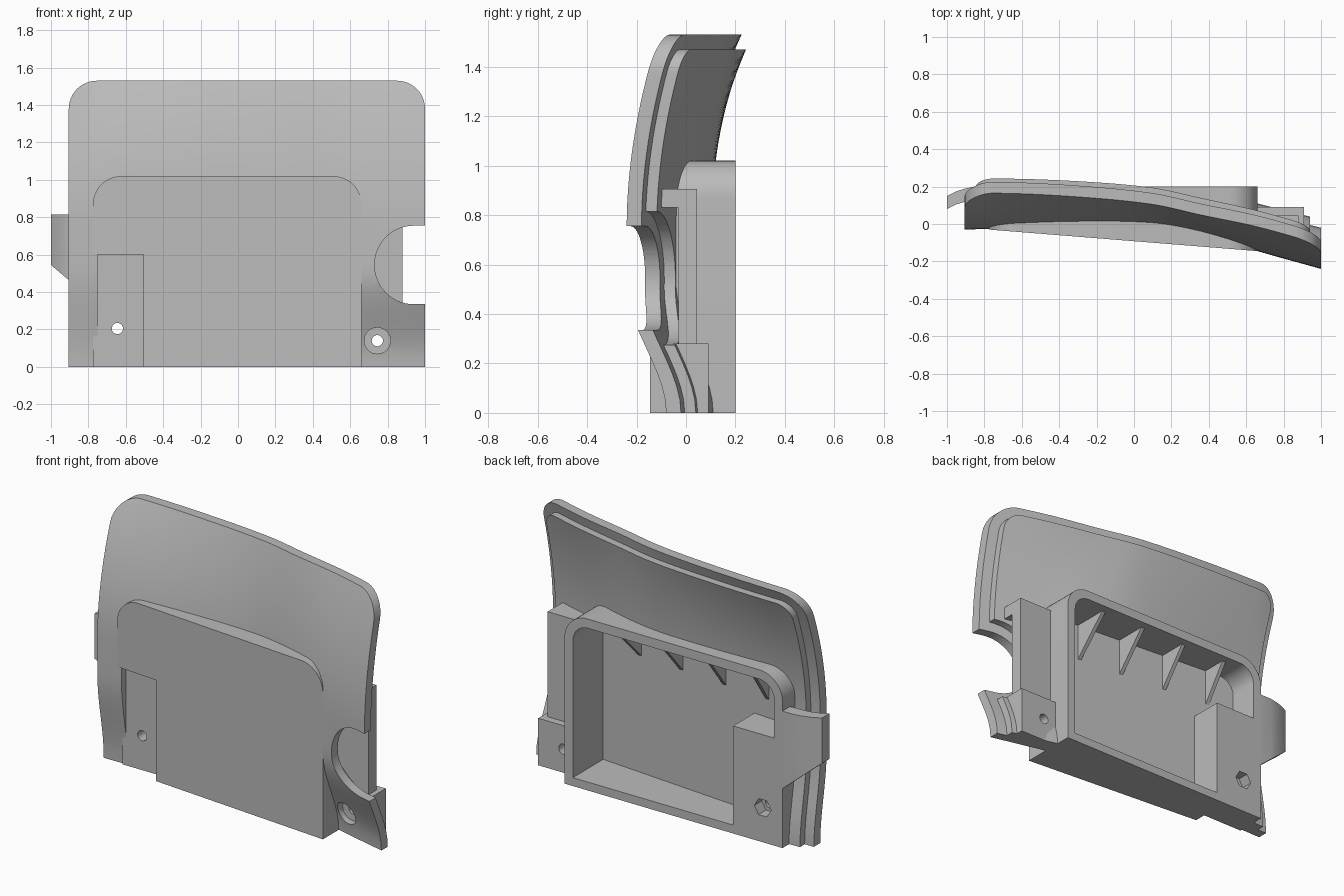
import bpy, bmesh, math
from mathutils import Vector

if "Cube" in bpy.data.objects:
    bpy.data.objects.remove(bpy.data.objects["Cube"])

mat = bpy.data.materials.new("plain_grey")
mat.diffuse_color = (0.5, 0.5, 0.5, 1)
mat.use_nodes = True
mat.node_tree.nodes["Principled BSDF"].inputs["Base Color"].default_value = mat.diffuse_color


def arc(cx, cz, r, a0, a1, n=12):
    return [(cx + r * math.cos(math.radians(a0 + (a1 - a0) * i / n)),
             cz + r * math.sin(math.radians(a0 + (a1 - a0) * i / n))) for i in range(n + 1)]


def prism(name, pts, axis, d0, d1, move=None, grid=0):
    """Extrude a 2D outline along an axis, optionally slice it on a grid and move its points."""
    place = {'x': lambda u, v, d: (d, u, v),
             'y': lambda u, v, d: (u, d, v),
             'z': lambda u, v, d: (u, v, d)}[axis]
    bm = bmesh.new()
    a = [bm.verts.new(place(u, v, d0)) for u, v in pts]
    b = [bm.verts.new(place(u, v, d1)) for u, v in pts]
    bm.faces.new(a)
    bm.faces.new(b[::-1])
    for i in range(len(pts)):
        j = (i + 1) % len(pts)
        bm.faces.new((a[i], b[i], b[j], a[j]))
    if grid:
        for no, lo, hi in ((Vector((1, 0, 0)), -1, 1), (Vector((0, 0, 1)), 0, 1.53)):
            for i in range(1, int((hi - lo) / grid) + 1):
                bmesh.ops.bisect_plane(bm, geom=bm.verts[:] + bm.edges[:] + bm.faces[:],
                                       plane_co=no * (lo + i * grid + 0.0037), plane_no=no, dist=1e-5)
    if move:
        for v in bm.verts:
            v.co = move(v.co)
    bmesh.ops.recalc_face_normals(bm, faces=bm.faces[:])
    me = bpy.data.meshes.new(name)
    bm.to_mesh(me)
    bm.free()
    me.materials.append(mat)
    ob = bpy.data.objects.new(name, me)
    bpy.context.collection.objects.link(ob)
    return ob


def activate(ob):
    bpy.ops.object.select_all(action='DESELECT')
    ob.select_set(True)
    bpy.context.view_layer.objects.active = ob


def cut(ob, cutter):
    m = ob.modifiers.new("cut", 'BOOLEAN')
    m.operation, m.solver, m.object = 'DIFFERENCE', 'EXACT', cutter
    activate(ob)
    bpy.ops.object.modifier_apply(modifier=m.name)
    bpy.data.objects.remove(cutter)


def drill(ob, x, z, r, y0, y1, n=24):
    cut(ob, prism("drill", arc(x, z, r, 0, 360 - 360 / n, n - 1), 'y', y0, y1))


# Curved front surface: x, most forward y, y at the top edge, bottom recess
COLS = [(-.92, -.03, .15, .06), (-.75, -.025, .165, .06), (-.3, -.005, .145, .1),
        (.1, -.008, .105, .12), (.35, -.05, .05, .14), (.66, -.145, -.015, .15), (1, -.24, -.11, .16)]


def column(x, k):
    n = len(COLS)
    i = max(j for j in range(n - 1) if j == 0 or COLS[j][0] <= x)
    def slope(j):
        p, q = COLS[max(j - 1, 0)], COLS[min(j + 1, n - 1)]
        return (q[k] - p[k]) / (q[0] - p[0])
    p, q = COLS[i], COLS[i + 1]
    h = q[0] - p[0]
    t = (x - p[0]) / h
    return ((2*t**3 - 3*t*t + 1) * p[k] + (t**3 - 2*t*t + t) * h * slope(i)
            + (3*t*t - 2*t**3) * q[k] + (t**3 - t*t) * h * slope(i + 1))


def curve_y(co):
    x, y, z = co
    up = max(0, (z - .755) / .775) ** 1.9
    t = max(0, 1 - z / .52)
    low = t * t * (3 - 2 * t)
    fwd = column(x, 1)
    return Vector((x, y + fwd + up * (column(x, 2) - fwd) + low * column(x, 3), z))


def panel_outline(o):
    """Arched panel with side notch; o insets the outer edge."""
    return ([(-.905 + o, 0), (-.75, 0)] + arc(-.62, .865, .13, 180, 90) + arc(.505, .865, .13, 90, 0)
            + [(.635, 0), (1 - o, 0), (1 - o, .335 - o)] + arc(.94, .545, .21 + o, 270, 90, 28)
            + [(1 - o, .755 + o)] + arc(.85, 1.38, .15 - o, 0, 90) + arc(-.755, 1.38, .15 - o, 90, 180))


# Panel skin and its stepped backing
panel = prism("curved_panel", panel_outline(0), 'y', 0, .06, curve_y, .05)
backing = prism("panel_backing", panel_outline(.06), 'y', .055, .105, curve_y, .05)


# Housing box with slanted front, open at the back
def slant(off):
    return lambda co: Vector((co.x, off - .03 - .08 * (co.x + .775) if co.y < .5 else co.y - .8, co.z))


box = prism("housing_box", [(-.775, 0), (.66, 0)] + arc(.51, .87, .15, 0, 90)
            + arc(-.625, .87, .15, 90, 180), 'y', 0, 1, slant(0))
cut(box, prism("cavity", [(-.45, .05), (.605, .05)] + arc(.505, .865, .1, 0, 90)
               + arc(-.62, .865, .1, 90, 180) + [(-.72, .64), (-.45, .64)], 'y', 0, 1.2, slant(.055)))
cut(box, prism("pocket", [(-.8, -.1), (-.505, -.1), (-.505, .6), (-.8, .6)], 'y', -.3, .02))
drill(box, -.645, .205, .03, -.3, .4)
drill(box, -.645, .205, .055, .13, .4, 6)   # hexagonal nut seat

# Gusset ribs under the box ceiling
ribs = []
for x in (-.54, -.24, .06, .35):
    floor = slant(.05)(Vector((x, 0, 0))).y
    ribs.append(prism("gusset_rib", [(floor, .975), (.16, .975), (floor, .74)], 'x', x - .012, x + .012))

# Side post and screw block on the right
post = prism("side_post", [(-.03, .27), (.045, .27), (.045, .905), (-.11, .905), (-.11, .83), (-.03, .83)],
             'x', .65, .88)
block = prism("screw_block", [(.03, 0), (.09, 0), (.09, .28), (-.05, .28), (.02, .12)], 'x', .65, .91)
for ob in (panel, backing, block):
    drill(ob, .745, .14, .07, -.4, .02, 32)   # screw head seat
    drill(ob, .745, .14, .03, -.4, .4)

# Curved latch tab on the left, with slanted lower edge
tab = prism("latch_tab", [(-.76, .2), (-.85, .2), (-.9, .19), (-.95, .175), (-1, .15), (-1, .08),
                          (-.95, .105), (-.9, .12), (-.76, .13)], 'z', 0, .815,
            lambda co: Vector((co.x, co.y, co.z if co.z > .5 else .46 - .85 * (co.x + .9))))

for ob in [panel, backing, box, post, block, tab] + ribs:
    activate(ob)
    bpy.ops.object.shade_smooth_by_angle(angle=math.radians(30))
